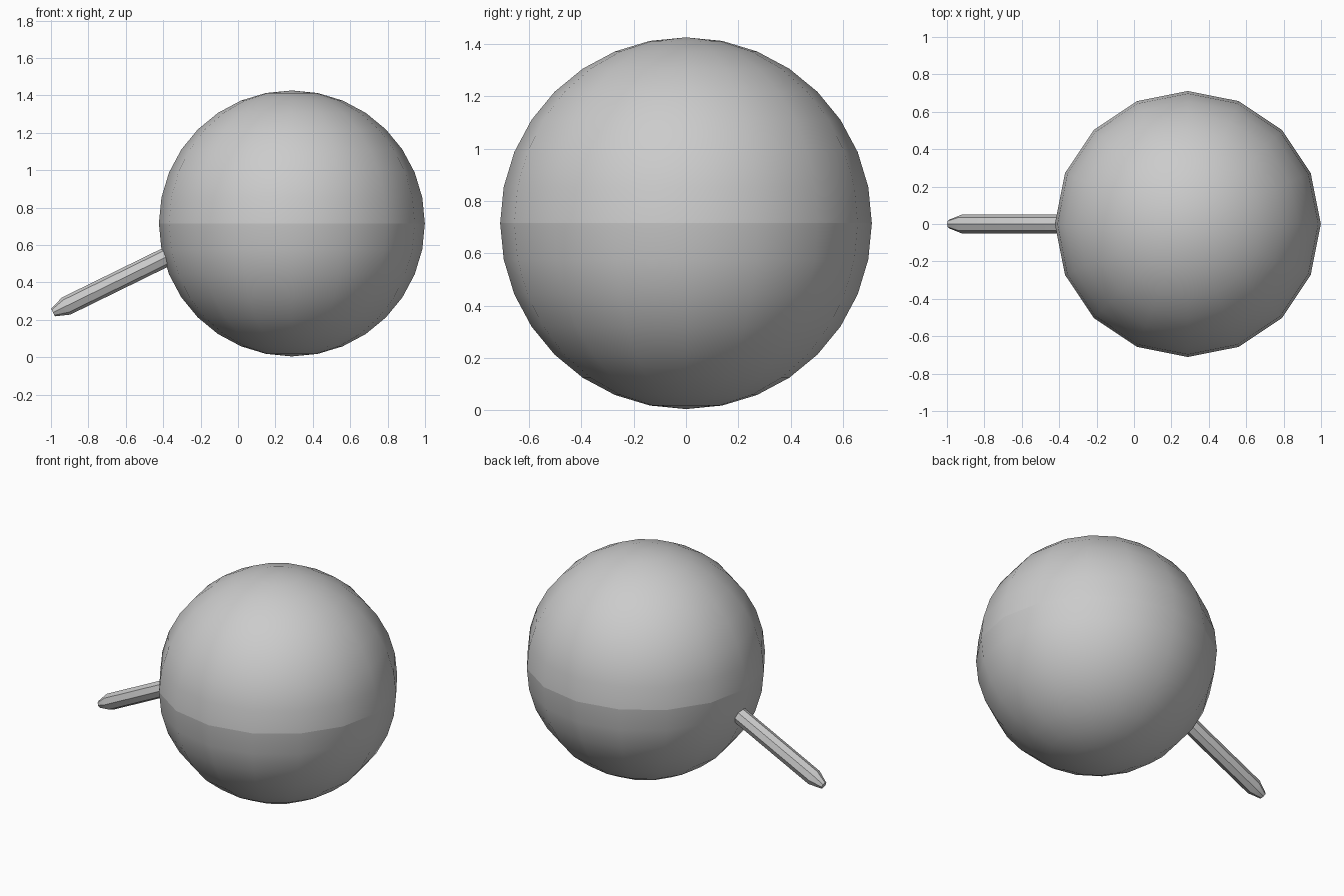
import bpy, bmesh, math
from mathutils import Matrix, Vector

if "Cube" in bpy.data.objects:
    bpy.data.objects.remove(bpy.data.objects["Cube"])

CENTER = Vector((0.288, 0, 0.715))
RADIUS = 0.711


def finish(bm, name, matrix):
    mesh = bpy.data.meshes.new(name)
    bm.to_mesh(mesh)
    bm.free()
    obj = bpy.data.objects.new(name, mesh)
    obj.matrix_world = matrix
    bpy.context.collection.objects.link(obj)
    bpy.ops.object.select_all(action='DESELECT')
    obj.select_set(True)
    bpy.context.view_layer.objects.active = obj
    bpy.ops.object.shade_smooth_by_angle(angle=math.radians(40))
    return obj


# Ball halves, separately smoothed so the equator shows as a seam
def half_ball(name, side):
    bm = bmesh.new()
    bmesh.ops.create_uvsphere(bm, u_segments=16, v_segments=16, radius=RADIUS)
    extra = [v for v in bm.verts if v.co.z * side < -0.001]
    bmesh.ops.delete(bm, geom=extra, context='VERTS')
    finish(bm, name, Matrix.Translation(CENTER))


half_ball("ball_upper_half", 1)
half_ball("ball_lower_half", -1)

# Stick: eight-sided rod with a tapered tip, its inner end buried in the ball
tip = Vector((-0.989, 0, 0.239))
direction = Vector((0.898, 0, 0.44)).normalized()
profile = [(0.0, 0.023), (0.078, 0.051), (0.82, 0.051)]

bm = bmesh.new()
rings = []
for z, r in profile:
    rings.append([bm.verts.new((r * math.cos(i * math.tau / 8),
                                r * math.sin(i * math.tau / 8), z))
                  for i in range(8)])
for low, high in zip(rings, rings[1:]):
    for i in range(8):
        j = (i + 1) % 8
        bm.faces.new((low[i], low[j], high[j], high[i]))
bm.faces.new(rings[0][::-1])
bm.faces.new(rings[-1])
rotation = Matrix.Rotation(math.atan2(direction.x, direction.z), 4, 'Y')
stick = finish(bm, "stick", Matrix.Translation(tip) @ rotation)
bpy.context.view_layer.objects.active = stick
bpy.ops.object.shade_smooth_by_angle(angle=math.radians(50))
